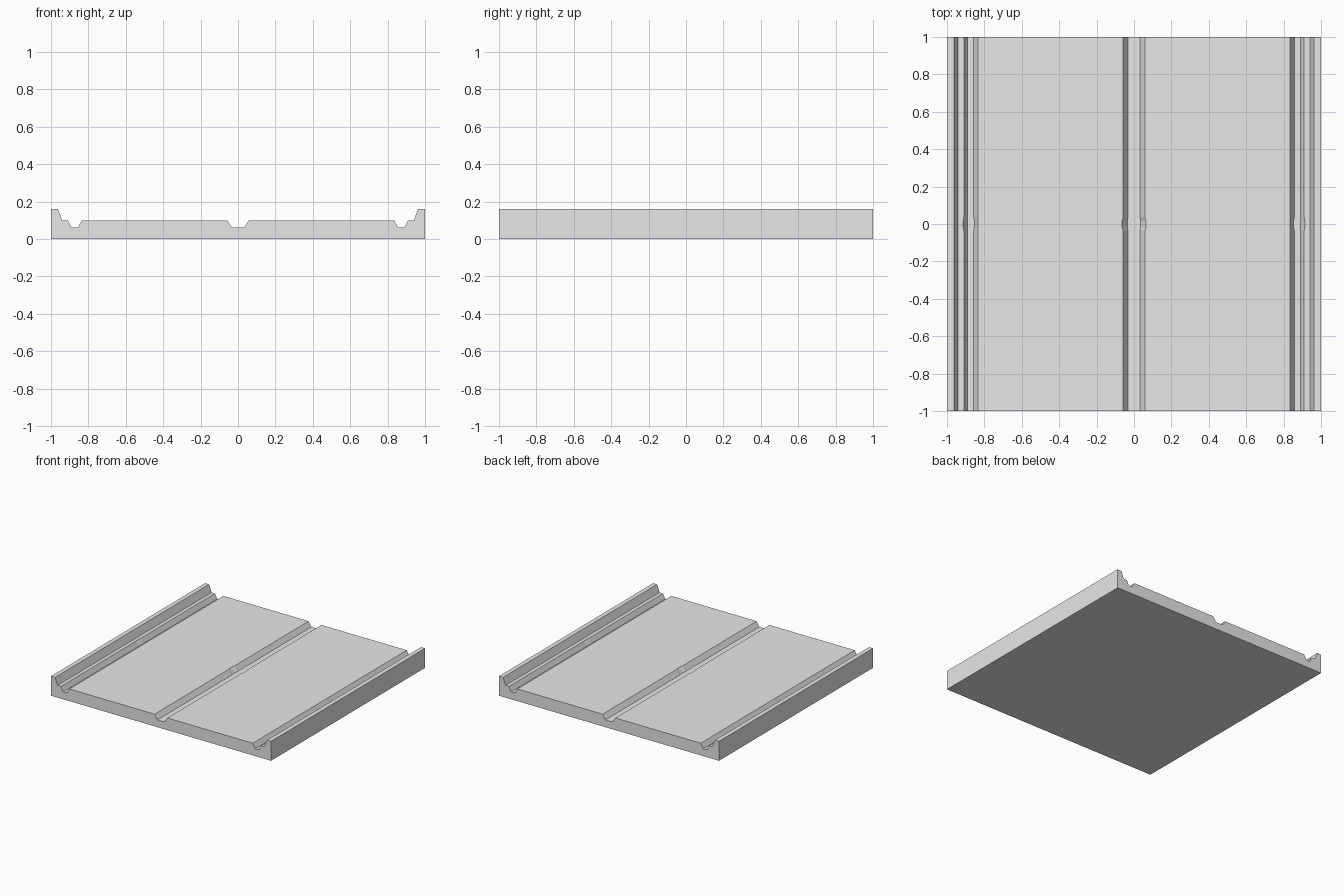
import bpy, bmesh

if "Cube" in bpy.data.objects:
    bpy.data.objects.remove(bpy.data.objects["Cube"])

mat = bpy.data.materials.new("light grey")
mat.diffuse_color = (0.8, 0.8, 0.8, 1)
mat.use_nodes = True
mat.node_tree.nodes["Principled BSDF"].inputs["Base Color"].default_value = mat.diffuse_color

# Half cross-section from centre groove to raised kerb: (x, z, bulge in x)
HALF = [(0.032, 0.06, 0.004), (0.058, 0.10, 0.006), (0.834, 0.10, 0),
        (0.857, 0.06, -0.003), (0.889, 0.06, 0), (0.910, 0.10, 0.003),
        (0.940, 0.10, 0), (0.963, 0.16, 0), (1.0, 0.16, 0), (1.0, 0.0, 0)]
# Stations along the slab: (y, bulge amount); the grooves widen slightly mid-way
STATIONS = [(-1, 0), (-0.035, 0), (-0.018, 1), (0.018, 1), (0.035, 0), (1, 0)]

# Slab with grooves and kerbs, lofted along y
bm = bmesh.new()
rings = []
for y, k in STATIONS:
    right = [(x + k * b, z) for x, z, b in HALF]
    loop = [(-x, z) for x, z in reversed(right)] + right
    rings.append([bm.verts.new((x, y, z)) for x, z in loop])
n = len(rings[0])
for a, b in zip(rings, rings[1:]):
    for i in range(n):
        j = (i + 1) % n
        bm.faces.new((a[i], a[j], b[j], b[i]))
bm.faces.new(rings[0])
bm.faces.new(rings[-1])
bmesh.ops.recalc_face_normals(bm, faces=bm.faces)
# Merge the flat strips so only the real creases remain
bmesh.ops.dissolve_limit(bm, angle_limit=0.001, verts=bm.verts, edges=bm.edges)
bmesh.ops.triangulate(bm, faces=[f for f in bm.faces if len(f.verts) > 4])

mesh = bpy.data.meshes.new("road_slab")
bm.to_mesh(mesh)
bm.free()
mesh.materials.append(mat)
slab = bpy.data.objects.new("road_slab", mesh)
bpy.context.collection.objects.link(slab)
